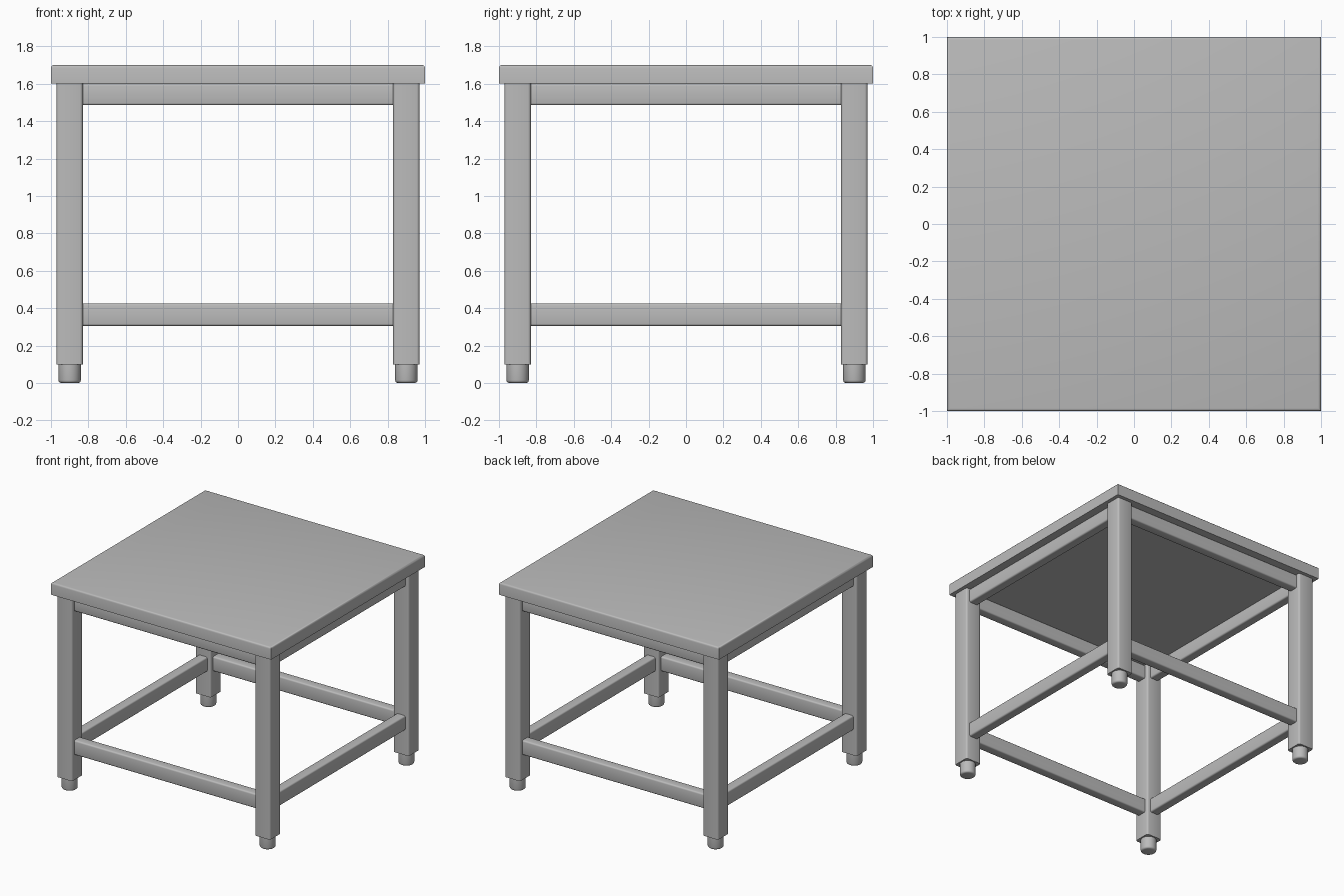
import bpy, bmesh, math
from mathutils import Matrix, Vector

if "Cube" in bpy.data.objects:
    bpy.data.objects.remove(bpy.data.objects["Cube"])

grey = bpy.data.materials.new("plain grey")
grey.diffuse_color = (0.5, 0.5, 0.5, 1.0)
grey.use_nodes = True
grey.node_tree.nodes["Principled BSDF"].inputs["Base Color"].default_value = grey.diffuse_color


def finish(bm, name, location=(0, 0, 0), rotation=0.0):
    mesh = bpy.data.meshes.new(name)
    bm.to_mesh(mesh)
    bm.free()
    mesh.materials.append(grey)
    obj = bpy.data.objects.new(name, mesh)
    bpy.context.collection.objects.link(obj)
    obj.location = location
    obj.rotation_euler.z = rotation
    bpy.ops.object.select_all(action='DESELECT')
    obj.select_set(True)
    bpy.context.view_layer.objects.active = obj
    bpy.ops.object.shade_smooth_by_angle(angle=math.radians(35))
    return obj


def box(size, bevel, rule):
    """Box with the edges chosen by rule(direction, midpoint) rounded."""
    bm = bmesh.new()
    bmesh.ops.create_cube(bm, size=1.0, matrix=Matrix.Diagonal((*size, 1.0)))
    edges = []
    for e in bm.edges:
        a, b = e.verts[0].co, e.verts[1].co
        if rule((b - a).normalized(), (a + b) / 2):
            edges.append(e)
    bmesh.ops.bevel(bm, geom=edges, offset=bevel, segments=3,
                    profile=0.5, affect='EDGES')
    return bm


def foot():
    """Round foot with a softened lower rim."""
    bm = bmesh.new()
    bmesh.ops.create_cone(bm, cap_ends=True, segments=32,
                          radius1=0.06, radius2=0.06, depth=0.1)
    rim = [e for e in bm.edges if all(v.co.z < 0 for v in e.verts)]
    bmesh.ops.bevel(bm, geom=rim, offset=0.015, segments=3,
                    profile=0.5, affect='EDGES')
    return bm


# Table top, rounded along its upper edges
finish(box((2, 2, 0.1), 0.015, lambda d, m: m.z > 0 and abs(d.z) < 0.5),
       "table_top", (0, 0, 1.65))

# Legs and feet at the four corners
for sy, depth in ((-1, "front"), (1, "back")):
    for sx, side in ((-1, "left"), (1, "right")):
        x, y = 0.9 * sx, 0.9 * sy
        finish(box((0.14, 0.14, 1.5), 0.015, lambda d, m: abs(d.z) > 0.5),
               f"{depth}_{side}_leg", (x, y, 0.85))
        finish(foot(), f"{depth}_{side}_foot", (x, y, 0.05))

# Upper apron rails and lower stretchers between the legs
for i, side in enumerate(("front", "right", "back", "left")):
    angle = i * math.pi / 2
    pos = Matrix.Rotation(angle, 3, 'Z') @ Vector((0, -0.9, 0))
    for part, z, height in (("apron", 1.5425, 0.115), ("stretcher", 0.365, 0.12)):
        finish(box((1.66, 0.08, height), 0.012, lambda d, m: abs(d.x) > 0.5),
               f"{side}_{part}", (pos.x, pos.y, z), angle)
